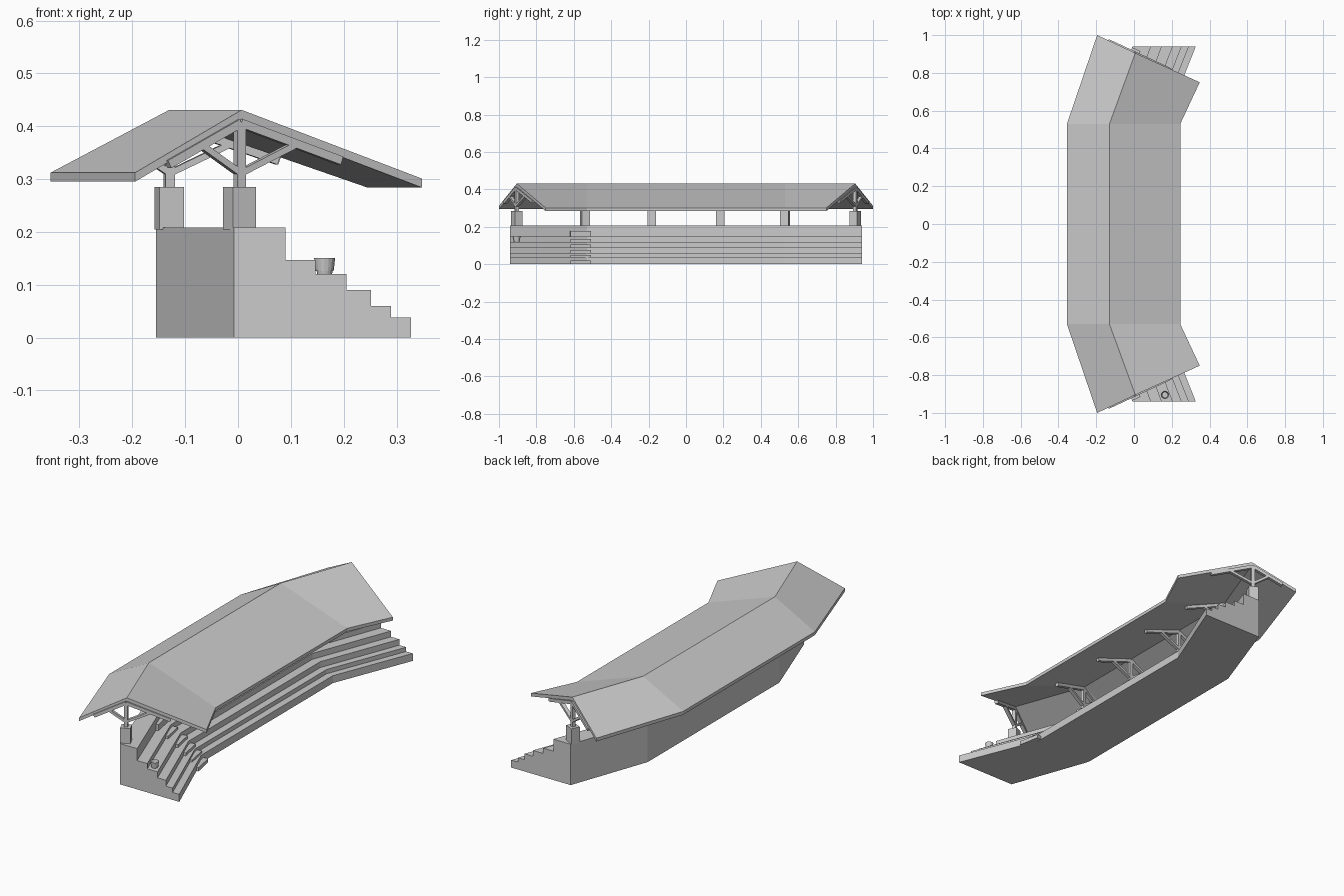
import bpy, bmesh, math
from mathutils import Vector

if "Cube" in bpy.data.objects:
    bpy.data.objects.remove(bpy.data.objects["Cube"])

BEND = 0.53


def finish(bm, name):
    bmesh.ops.recalc_face_normals(bm, faces=bm.faces)
    me = bpy.data.meshes.new(name)
    bm.to_mesh(me)
    bm.free()
    ob = bpy.data.objects.new(name, me)
    bpy.context.collection.objects.link(ob)
    return ob


def sweep(name, pts):
    """pts: (middle x, z, end x, end y); swept through both bends, mirrored in y."""
    bm = bmesh.new()
    rings = []
    for end, s in ((1, -1), (0, -1), (0, 1), (1, 1)):
        rings.append([bm.verts.new((xe if end else xm, s * (ye if end else BEND), z))
                      for xm, z, xe, ye in pts])
    n = len(pts)
    for a, b in zip(rings, rings[1:]):
        for i in range(n):
            j = (i + 1) % n
            bm.faces.new((a[i], a[j], b[j], b[i]))
    bm.faces.new(rings[0])
    bm.faces.new(rings[-1])
    return finish(bm, name)


def box(name, loc, size, rot=0):
    bm = bmesh.new()
    bmesh.ops.create_cube(bm, size=1)
    bmesh.ops.scale(bm, vec=size, verts=bm.verts)
    ob = finish(bm, name)
    ob.location = loc
    ob.rotation_euler.z = rot
    return ob


def beam(name, base, rot, p, q, w, depth):
    """Bar between two (u, z) points in a vertical plane turned by rot."""
    a, b = Vector((p[0], 0, p[1])), Vector((q[0], 0, q[1]))
    d = (b - a).normalized()
    side = Vector((-d.z, 0, d.x)) * w / 2
    bm = bmesh.new()
    caps = []
    for y in (-depth / 2, depth / 2):
        off = Vector((0, y, 0))
        caps.append([bm.verts.new(v + off) for v in (a + side, a - side, b - side, b + side)])
    bm.faces.new(caps[0])
    bm.faces.new(caps[1])
    for i in range(4):
        j = (i + 1) % 4
        bm.faces.new((caps[0][i], caps[0][j], caps[1][j], caps[1][i]))
    ob = finish(bm, name)
    ob.location = (base[0], base[1], 0)
    ob.rotation_euler.z = rot


def mid_x(e):
    return e - (0.147 + 0.016 * (e + 0.008) / 0.335)


# Stepped seating terrace
steps = [(0.09, 0.208), (0.147, 0.147), (0.205, 0.12), (0.252, 0.09), (0.29, 0.06), (0.327, 0.038)]
outline = [(-0.008, 0), (-0.008, 0.208)]
for i, (x, z) in enumerate(steps):
    outline += [(x, z), (x, steps[i + 1][1] if i + 1 < len(steps) else 0)]
sweep("terrace", [(mid_x(x), z, x, 0.94) for x, z in outline])

# Bent gable roof slab
T = 0.017
back, ridge, front = (-0.355, 0.312, -0.195, 1.0), (-0.13, 0.431, 0.007, 0.905), (0.245, 0.301, 0.348, 0.75)
top = [back, ridge, front]
sweep("roof", top + [(a, z - T, b, c) for a, z, b, c in reversed(top)])

# Columns and roof trusses
for x, y, rot in ((0.003, -0.905, 25), (-0.13, -0.54, 12), (-0.131, -0.183, 0),
                  (-0.131, 0.183, 0), (-0.13, 0.53, -12), (0.003, 0.905, -25)):
    r = math.radians(rot)
    box("column", (x, y, 0.245), (0.048, 0.045, 0.08), r)
    for name, p, q, w in (("post", (0, 0.28), (0, 0.408), 0.018),
                          ("front_rafter", (0, 0.406), (0.21, 0.335), 0.016),
                          ("back_rafter", (0, 0.406), (-0.15, 0.328), 0.016),
                          ("front_brace", (0, 0.311), (0.115, 0.365), 0.012),
                          ("back_brace", (0, 0.311), (-0.078, 0.362), 0.012)):
        beam(name, (x, y), r, p, q, w, 0.018)

# Aisle half steps near the front bend
for (x, z), (x2, z2) in zip(steps, steps[1:] + [(0.352, 0)]):
    h = (z - z2) / 2
    box("aisle_step", (mid_x(x) + 0.022, -0.565, z2 + h / 2), (0.026, 0.11, h), math.radians(11))

# Bucket standing on a step
bm = bmesh.new()
bmesh.ops.create_cone(bm, cap_ends=True, segments=16, radius1=0.014, radius2=0.02, depth=0.031)
lid = max(bm.faces, key=lambda f: f.calc_center_median().z)
bmesh.ops.inset_individual(bm, faces=[lid], thickness=0.003)
bmesh.ops.translate(bm, vec=(0, 0, -0.025), verts=lid.verts[:])
bucket = finish(bm, "bucket")
bucket.location = (0.164, -0.905, 0.1355)
